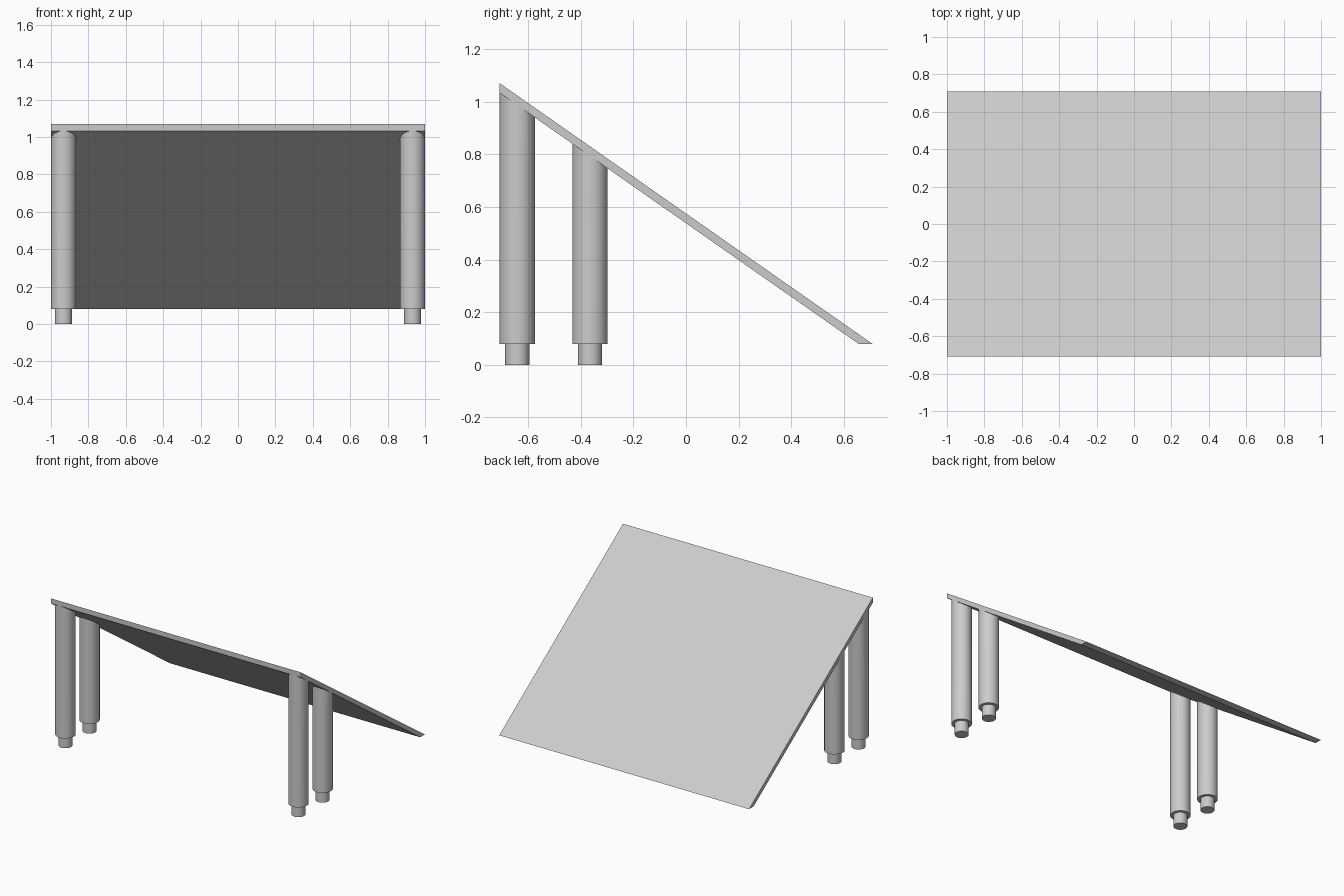
import bpy
import bmesh
import math

cube = bpy.data.objects.get("Cube")
if cube:
    bpy.data.objects.remove(cube, do_unlink=True)

GREY = (0.6, 0.6, 0.6, 1.0)
grey = bpy.data.materials.new("light_grey")
grey.use_nodes = True
grey.diffuse_color = GREY
grey.node_tree.nodes["Principled BSDF"].inputs["Base Color"].default_value = GREY

HALF_DEPTH = 0.708
TOP_Z, BASE_Z = 1.07, 0.08
THICKNESS = 0.037          # measured vertically
SLOPE = (TOP_Z - BASE_Z) / (2 * HALF_DEPTH)


def underside(y):
    """Height of the sloping panel's lower face."""
    return TOP_Z - THICKNESS - SLOPE * (y + HALF_DEPTH)


def finish(name, bm):
    bmesh.ops.recalc_face_normals(bm, faces=bm.faces)
    mesh = bpy.data.meshes.new(name)
    bm.to_mesh(mesh)
    bm.free()
    mesh.materials.append(grey)
    obj = bpy.data.objects.new(name, mesh)
    bpy.context.collection.objects.link(obj)
    return obj


def cylinder(name, x, y, radius, bottom, top):
    """Upright cylinder; top is a function of y, so the cap may slope."""
    bm = bmesh.new()
    bmesh.ops.create_cone(bm, cap_ends=True, segments=48,
                          radius1=radius, radius2=radius, depth=1)
    for v in bm.verts:
        v.co.x += x
        v.co.y += y
        v.co.z = top(v.co.y) if v.co.z > 0 else bottom
    obj = finish(name, bm)
    bpy.ops.object.select_all(action='DESELECT')
    obj.select_set(True)
    bpy.context.view_layer.objects.active = obj
    bpy.ops.object.shade_smooth_by_angle(angle=math.radians(30))


# Sloping panel: side profile extruded across the width
profile = [(-HALF_DEPTH, TOP_Z), (HALF_DEPTH, BASE_Z),
           (HALF_DEPTH - THICKNESS / SLOPE, BASE_Z),
           (-HALF_DEPTH, TOP_Z - THICKNESS)]
bm = bmesh.new()
side = bm.faces.new([bm.verts.new((-1, y, z)) for y, z in profile])
extruded = bmesh.ops.extrude_face_region(bm, geom=[side])
bmesh.ops.translate(bm, vec=(2, 0, 0),
                    verts=[g for g in extruded["geom"]
                           if isinstance(g, bmesh.types.BMVert)])
finish("sloping_panel", bm)

# Four legs, each with a narrower foot
LEG_R, FOOT_R = 0.067, 0.046
for side_name, sign in (("left", 1), ("right", -1)):
    for row, y in (("front", -HALF_DEPTH + LEG_R), ("rear", -0.365)):
        x = sign * (1 - LEG_R)
        cylinder(f"{row}_{side_name}_leg", x, y, LEG_R, BASE_Z, underside)
        cylinder(f"{row}_{side_name}_foot", x, y, FOOT_R, 0, lambda _: BASE_Z)
